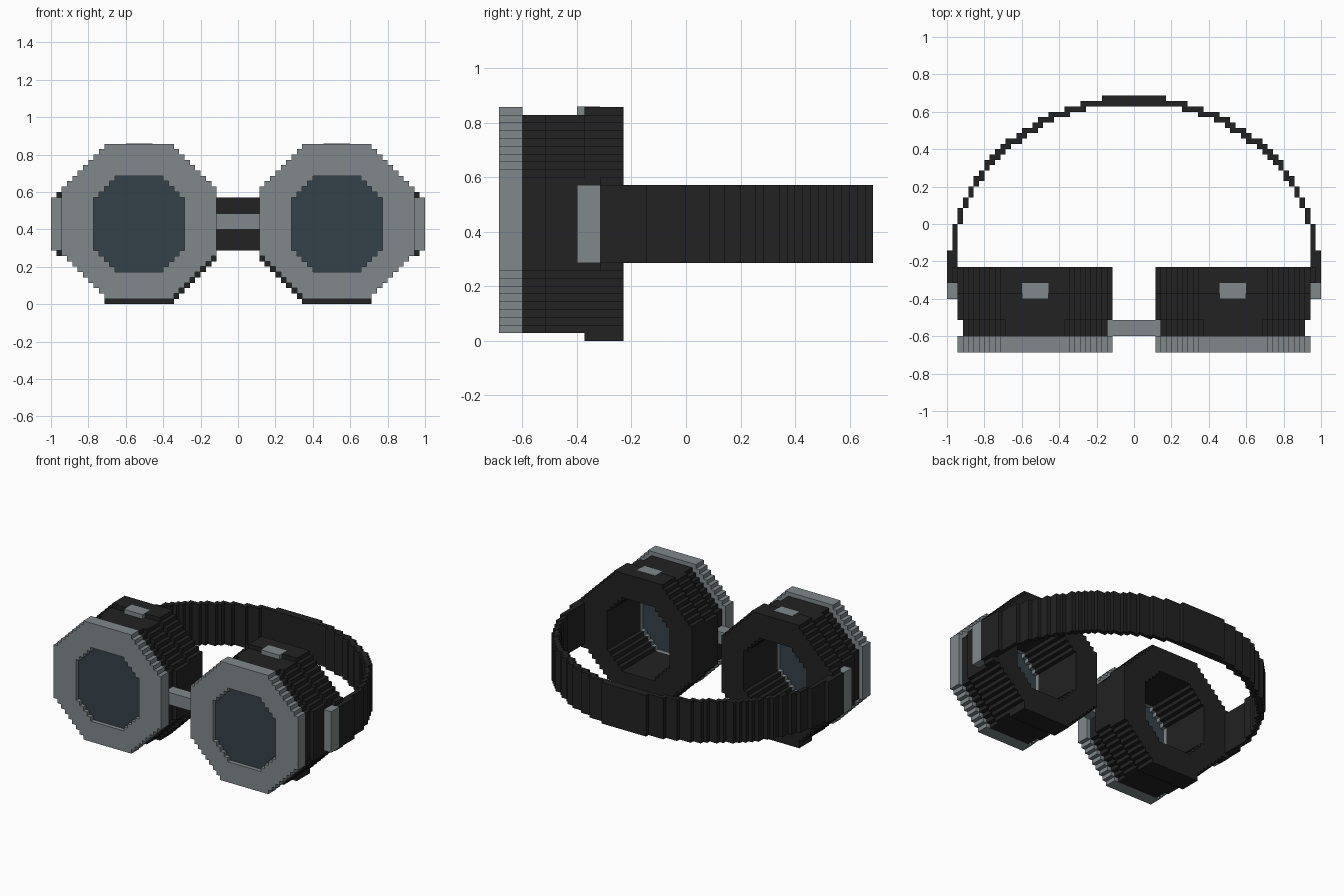
import bpy, bmesh

if "Cube" in bpy.data.objects:
    bpy.data.objects.remove(bpy.data.objects["Cube"])

U = 2 / 70  # one block of the stepped style


def material(name, rgb):
    m = bpy.data.materials.new(name)
    m.diffuse_color = (*rgb, 1)
    m.use_nodes = True
    m.node_tree.nodes["Principled BSDF"].inputs["Base Color"].default_value = m.diffuse_color
    return m


BLACK = material("black rubber", (0.016, 0.016, 0.016))
GREY = material("grey metal", (0.22, 0.25, 0.26))
GLASS = material("dark glass", (0.036, 0.054, 0.068))


def slab(name, mat, mask, axis, lo, hi, mirror=True):
    """Extrude all blocks (i, j) accepted by mask along y or z, from lo to hi."""
    bm = bmesh.new()
    verts = {}

    def vert(i, j):
        if (i, j) not in verts:
            co = (i, lo, j) if axis == "y" else (i, j, lo)
            verts[i, j] = bm.verts.new([c * U for c in co])
        return verts[i, j]

    for i in range(-36, 36):
        for j in range(-25, 32):
            if mask(i, j):
                bm.faces.new([vert(i, j), vert(i + 1, j), vert(i + 1, j + 1), vert(i, j + 1)])
    top = bmesh.ops.extrude_face_region(bm, geom=bm.faces[:])["geom"]
    d = (hi - lo) * U
    bmesh.ops.translate(bm, verts=[g for g in top if isinstance(g, bmesh.types.BMVert)],
                        vec=(0, d, 0) if axis == "y" else (0, 0, d))
    bmesh.ops.recalc_face_normals(bm, faces=bm.faces[:])
    me = bpy.data.meshes.new(name)
    bm.to_mesh(me)
    bm.free()
    me.materials.append(mat)
    ob = bpy.data.objects.new(name, me)
    bpy.context.collection.objects.link(ob)
    if mirror:
        ob.modifiers.new("Mirror", "MIRROR").use_mirror_merge = False
    return ob


def octagon(x0, x1, z0, z1, cut):
    """Octagon with stepped corners."""
    def mask(i, j):
        dx, dz = min(i - x0, x1 - 1 - i), min(j - z0, z1 - 1 - j)
        return dx >= 0 and dz >= 0 and dx + dz >= cut
    return mask


def box(x0, x1, z0, z1):
    return lambda i, j: x0 <= i < x1 and z0 <= j < z1


hole = octagon(10, 27, 6, 24, 4)


def ring(outer):
    return lambda i, j: outer(i, j) and not hole(i, j)


# Eye cups, from front to back
slab("front_rim", GREY, ring(octagon(4, 33, 1, 30, 8)), "y", -24, -21)
slab("lens", GLASS, hole, "y", -23, -22)
slab("cup_front", BLACK, ring(octagon(5, 32, 1, 29, 8)), "y", -21, -18)
slab("cup_middle", BLACK, ring(octagon(4, 33, 1, 29, 8)), "y", -18, -13)
back = octagon(4, 33, 0, 30, 8)
slab("cup_back", BLACK,
     ring(lambda i, j: back(i, j) and not (i > 18 and j < 9 and 32 - i + j < 9 and j > 0)),
     "y", -13, -8)

# Grey fittings on the cups and the bridge between them
slab("top_tab", GREY, box(16, 21, -14, -11), "z", 28, 30.05)
slab("side_tab", GREY, box(33, 35, 10, 20), "y", -14, -11)
slab("strap_mount", BLACK, box(33, 34, 9, 21), "y", -11, -8)
slab("bridge", GREY, box(-5, 5, 14, 17), "y", -21, -18, mirror=False)


# Head strap: stepped half ellipse with short straight ends
def strap(i, j):
    x, y = abs(i + 0.5), j + 0.5
    if y < -5:
        return 33 < x < 35 and y > -11
    return ((x / 34.7) ** 2 + ((y + 8) / 32) ** 2 <= 1
            and (x / 33.7) ** 2 + ((y + 8) / 30.49) ** 2 > 1)


slab("head_strap", BLACK, strap, "z", 10, 20, mirror=False)
